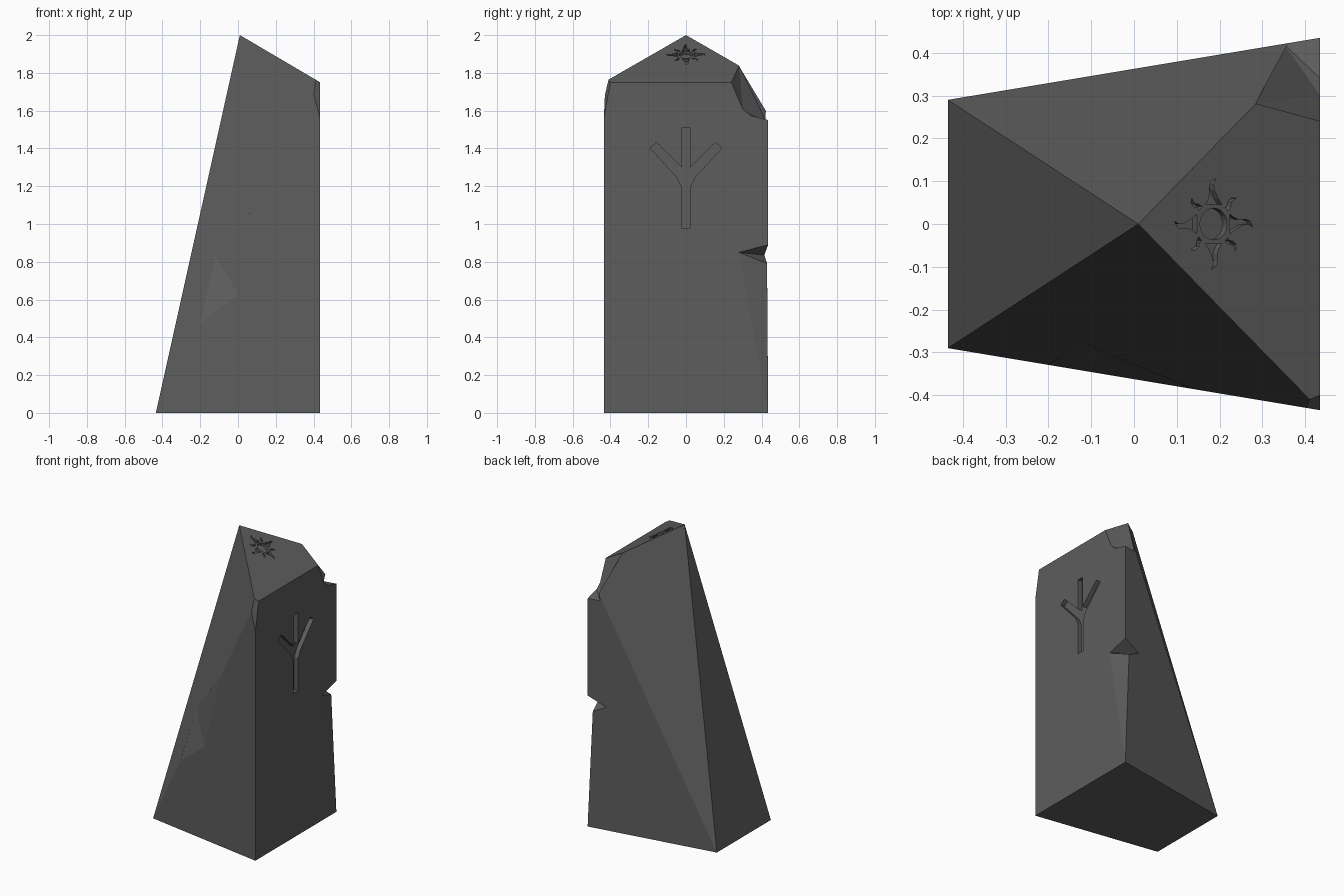
import bpy, bmesh, math
from mathutils import Vector, Matrix

if "Cube" in bpy.data.objects:
    bpy.data.objects.remove(bpy.data.objects["Cube"])

stone = bpy.data.materials.new("dark grey stone")
stone.diffuse_color = (0.11, 0.11, 0.11, 1)
stone.use_nodes = True
stone.node_tree.nodes["Principled BSDF"].inputs["Base Color"].default_value = stone.diffuse_color


def finish(name, bm):
    bmesh.ops.recalc_face_normals(bm, faces=bm.faces[:])
    me = bpy.data.meshes.new(name)
    bm.to_mesh(me)
    bm.free()
    me.materials.append(stone)
    ob = bpy.data.objects.new(name, me)
    bpy.context.collection.objects.link(ob)
    return ob


def hull(name, pts, chop=None):
    """Convex solid around points, optionally trimmed by one plane."""
    bm = bmesh.new()
    for p in pts:
        bm.verts.new(p)
    bmesh.ops.convex_hull(bm, input=bm.verts[:])
    if chop:
        a, b, c = map(Vector, chop)
        geom = bm.verts[:] + bm.edges[:] + bm.faces[:]
        bmesh.ops.bisect_plane(bm, geom=geom, plane_co=b,
                               plane_no=(a - b).cross(c - b), clear_outer=True)
        bmesh.ops.holes_fill(bm, edges=[e for e in bm.edges if e.is_boundary])
    return finish(name, bm)


def engraving(name, outlines, frame, depth):
    """Prisms from flat outlines, sunk below a surface frame."""
    bm = bmesh.new()
    for pts in outlines:
        lo = [bm.verts.new(frame @ Vector((u, v, -depth))) for u, v in pts]
        hi = [bm.verts.new(frame @ Vector((u, v, 0.04))) for u, v in pts]
        bm.faces.new(lo[::-1])
        bm.faces.new(hi)
        n = len(pts)
        for i in range(n):
            j = (i + 1) % n
            bm.faces.new((lo[i], lo[j], hi[j], hi[i]))
    return finish(name, bm)


def carve(target, cutter):
    cutter.hide_render = True
    m = target.modifiers.new("carve", 'BOOLEAN')
    m.operation, m.solver, m.object = 'DIFFERENCE', 'EXACT', cutter
    bpy.context.view_layer.objects.active = target
    bpy.ops.object.modifier_apply(modifier=m.name)
    bpy.data.objects.remove(cutter)


def frame(u, v, n, o):
    return Matrix([(u[i], v[i], n[i], o[i]) for i in range(3)] + [(0, 0, 0, 1)])


# Main stone, with the small chip on its front right top corner
body_pts = [(0.01, 0, 2)]
for s in (-1, 1):
    body_pts += [(-0.435, 0.29 * s, 0), (0.435, 0.435 * s, 0), (0.435, 0.435 * s, 1.75)]
body = hull("standing_stone", body_pts,
            chop=((0.41, -0.41, 1.765), (0.435, -0.40, 1.75), (0.435, -0.435, 1.56)))

# Large broken corner at the back right top
carve(body, hull("corner_break", [
    (0.284, 0.281, 1.839), (0.435, 0.24, 1.75), (0.435, 0.30, 1.61), (0.435, 0.34, 1.575),
    (0.435, 0.435, 1.55), (0.35, 0.421, 1.55), (0.6, 0.6, 2.1)]))

# Notch in the back right edge and the worn strip below it
B, D = (0.435, 0.28, 0.85), (0.40, 0.429, 0.79)
carve(body, hull("edge_notch", [(0.435, 0.435, 0.89), B, (0.31, 0.414, 0.835), D,
                                (0.6, 0.6, 0.84)]))
carve(body, hull("edge_wear", [(0.435, 0.435, 0), B, D, (0.6, 0.6, 0.9)]))

# Shallow flake on the front face
carve(body, hull("front_flake", [(-0.2, -0.329, 0.47), (0, -0.3625, 0.63), (0.137, -0.385, 1.15),
                                 (-0.12, -0.278, 0.83), (-0.2, -0.6, 0.8)]))

# Branching groove on the tall right face
half = [(0.025, 0.98), (0.025, 1.20), (0.05, 1.25), (0.19, 1.402), (0.155, 1.43),
        (0.022, 1.30), (0.022, 1.51)]
groove = half + [(-y, z) for y, z in reversed(half)]
carve(body, engraving("forked_groove", [groove],
                      frame((0, 1, 0), (0, 0, 1), (1, 0, 0), (0.435, 0, 0)), 0.03))

# Sun engraving on the sloped top: disc, four long rays, four short rays
def turned(pts, a):
    c, s = math.cos(a), math.sin(a)
    return [(x * c - y * s, x * s + y * c) for x, y in pts]

long_ray = [(0.045, -0.023), (0.06, -0.012), (0.08, -0.002), (0.094, 0.0), (0.107, -0.007),
            (0.098, 0.008), (0.085, 0.011), (0.07, 0.010), (0.056, 0.015), (0.045, 0.023)]
short_ray = [(0.05, -0.007), (0.062, -0.004), (0.069, 0.003), (0.086, -0.001),
             (0.077, 0.009), (0.065, 0.009), (0.058, 0.003), (0.05, 0.005)]
sun = [[(0.037 * math.cos(i * math.pi / 12), 0.037 * math.sin(i * math.pi / 12))
        for i in range(24)]]
for k in range(4):
    sun += [turned(long_ray, k * math.pi / 2), turned(short_ray, (k + 0.5) * math.pi / 2)]
u = Vector((0.425, 0, -0.25)).normalized()
n = Vector((0.25, 0, 0.425)).normalized()
carve(body, engraving("sun_groove", sun, frame(u, (0, 1, 0), n, (0.186, 0, 1.8965)), 0.02))
